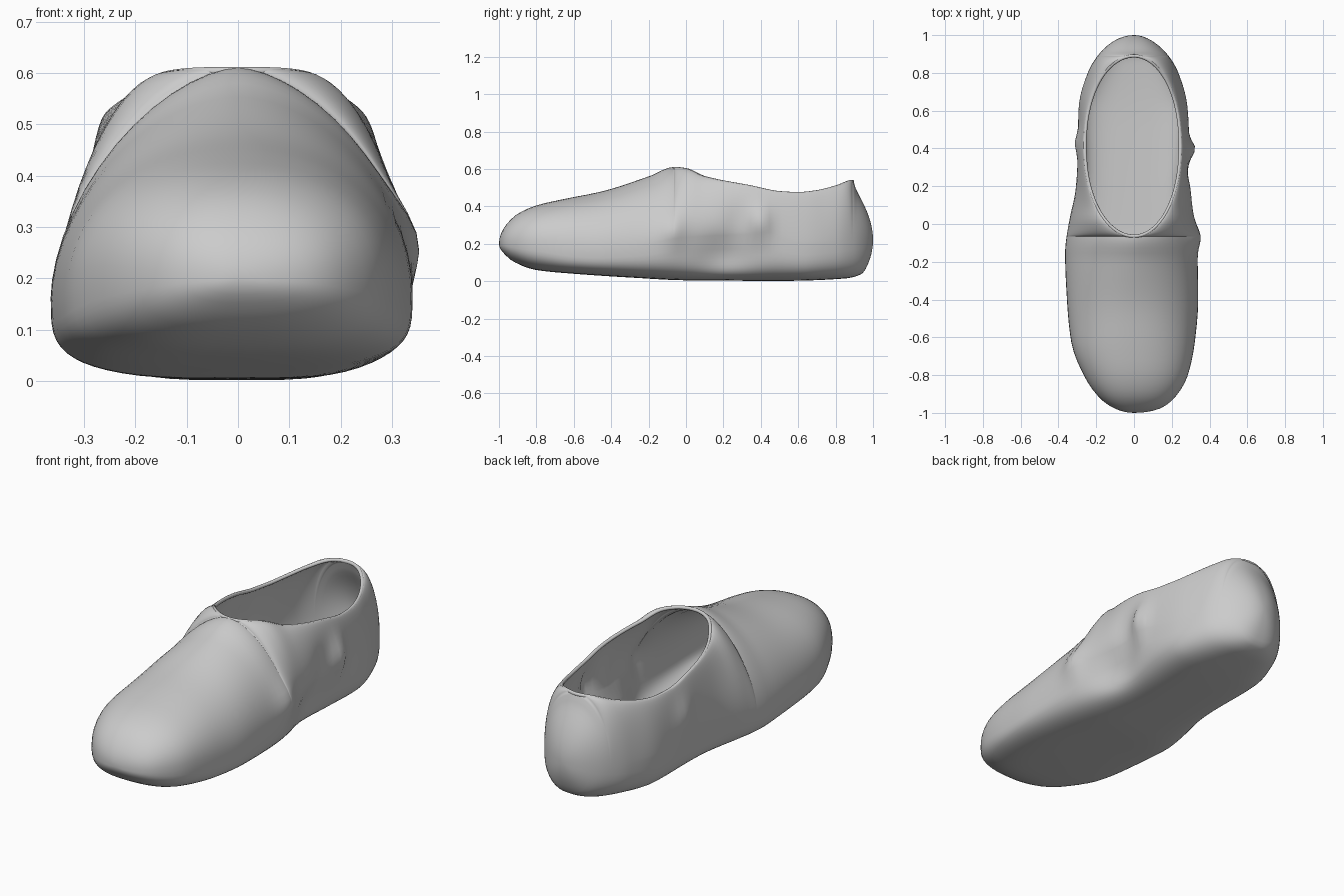
import bpy, bmesh, math
from math import sin, cos, pi, exp

if "Cube" in bpy.data.objects:
    bpy.data.objects.remove(bpy.data.objects["Cube"])

OPEN_A, OPEN_B = -0.065, 0.89        # front and back ends of the foot opening

# Profiles along the length: (y, value)
RIGHT = [(-1, 0), (-.98, .13), (-.93, .205), (-.8, .285), (-.6, .325), (-.4, .34), (-.2, .337),
         (0, .327), (.2, .312), (.4, .297), (.62, .283), (.8, .235), (.9, .175), (.97, .095), (1, 0)]
LEFT = [(-1, 0), (-.98, .095), (-.93, .172), (-.8, .266), (-.62, .333), (-.4, .355), (-.15, .365),
        (.0, .35), (.2, .318), (.4, .303), (.62, .293), (.8, .245), (.9, .185), (.97, .105), (1, 0)]
TOP = [(-1, .2), (-.97, .29), (-.9, .36), (-.8, .405), (-.65, .44), (-.45, .48), (-.2, .56),
       (-.065, .61), (0, .603), (.1, .56), (.35, .51), (.5, .48), (.6, .475), (.7, .485),
       (.8, .51), (.89, .54), (.91, .49), (.96, .39), (1, .22)]
BOTTOM = [(-1, .2), (-.97, .145), (-.93, .11), (-.8, .06), (-.6, .04), (-.3, .02), (0, .005),
          (.5, .002), (.85, .015), (.94, .04), (.98, .11), (1, .22)]
WIDE_Z = [(-1, .2), (-.8, .195), (-.5, .16), (-.2, .16), (.1, .2), (.5, .2), (1, .22)]
WIDE_Z_R = [(-1, .2), (-.8, .195), (-.5, .165), (-.3, .18), (0, .235), (.4, .25), (.65, .2), (1, .22)]
ROUND = [(-1, 2.3), (-.7, 2.2), (-.4, 2.0), (-.065, 1.65), (.2, 1.5), (.7, 1.5), (.89, 2.1), (1, 2.3)]

# Fabric folds: (side, y, z, size along y, size along z, push outward)
FOLDS = [(1, .2, .13, .17, .12, -.06), (1, .27, .32, .06, .10, -.012), (1, -.07, .28, .07, .09, .028),
         (1, .40, .32, .05, .09, .034), (-1, .25, .13, .2, .12, -.025), (-1, .43, .33, .06, .09, .02)]


def sample(table, y):
    """Smooth interpolation, using an arc parameter so both ends are round."""
    k = [(math.acos(max(-1, min(1, -p[0]))), p[1]) for p in table]
    t = math.acos(max(-1, min(1, -y)))
    d = [(b[1] - a[1]) / (b[0] - a[0]) for a, b in zip(k, k[1:])]
    m = [d[0]] + [0 if a * b <= 0 else 2 * a * b / (a + b) for a, b in zip(d, d[1:])] + [d[-1]]
    for i in range(len(d)):
        if t <= k[i + 1][0] + 1e-9:
            h = k[i + 1][0] - k[i][0]
            s = (t - k[i][0]) / h
            return ((2*s**3 - 3*s*s + 1) * k[i][1] + (s**3 - 2*s*s + s) * h * m[i]
                    + (3*s*s - 2*s**3) * k[i + 1][1] + (s**3 - s*s) * h * m[i + 1])
    return k[-1][1]


def rim_width(y, half):
    u = (y - (OPEN_A + OPEN_B) / 2) / ((OPEN_B - OPEN_A) / 2)
    return half * max(0, 1 - abs(u) ** 2.15) ** 0.5 if abs(u) < 1 - 1e-6 else 0


def half_section(y, side, n=14):
    """Points from the sole centre out to the side and up to the rim or ridge."""
    w = sample(RIGHT if side > 0 else LEFT, y)
    zm = sample(WIDE_Z_R if side > 0 else WIDE_Z, y)
    zb, zt = sample(BOTTOM, y), sample(TOP, y)
    xr = min(rim_width(y, .25 if side > 0 else .265), w * .93)
    low = 2 / (2.4 + 1.3 * min(1, (1 - abs(y)) / .35))
    up = 2 / sample(ROUND, y)
    pts = []
    for i in range(n + 1):
        a = pi / 2 * i / n
        pts.append((w * max(0, sin(a)) ** low, zm - (zm - zb) * max(0, cos(a)) ** low))
    for i in range(1, n + 1):
        a = pi / 2 * i / n
        c = max(0, cos(a)) ** up if i < n else 0
        pts.append((xr + (w - xr) * c, zm + (zt - zm) * sin(a) ** up))
    out = []
    for i, (x, z) in enumerate(pts):
        f = x / max(w, 1e-6) * (1 if i < 2 * n else 0)
        for s, fy, fz, sy, sz, push in FOLDS:
            if s == side:
                x += f * push * exp(-((y - fy) / sy) ** 2 - ((z - fz) / sz) ** 2)
        out.append((side * x, y, z))
    return out


def span(a, b, n):
    return [a + (b - a) * (1 - cos(pi * i / n)) / 2 for i in range(n)]


# Shoe body: lofted cross-sections, left open along the foot opening
ys = span(-1, OPEN_A, 30) + span(OPEN_A, OPEN_B, 44) + span(OPEN_B, 1, 12) + [1]
bm = bmesh.new()
rows = []
for y in ys:
    ring = half_section(y, -1)[::-1] + half_section(y, 1)[1:]
    rows.append([bm.verts.new(p) for p in ring])
for r, q in zip(rows, rows[1:]):
    for j in range(len(r) - 1):
        bm.faces.new((r[j], q[j], q[j + 1], r[j + 1]))
rim = [r[-1].co.copy() for r in rows[30:75]] + [r[0].co.copy() for r in rows[73:30:-1]]
bmesh.ops.remove_doubles(bm, verts=bm.verts[:], dist=2e-4)
mesh = bpy.data.meshes.new("shoe_body")
bm.to_mesh(mesh)
bm.free()
mesh.shade_smooth()
body = bpy.data.objects.new("shoe_body", mesh)
bpy.context.collection.objects.link(body)
shell = body.modifiers.new("lining", 'SOLIDIFY')
shell.thickness = 0.012
shell.offset = -1

# Rolled edge around the opening
curve = bpy.data.curves.new("rim_binding", 'CURVE')
curve.dimensions = '3D'
curve.bevel_depth = 0.009
curve.bevel_resolution = 3
line = curve.splines.new('POLY')
line.points.add(len(rim) - 1)
for p, co in zip(line.points, rim):
    p.co = (co.x * .98, co.y, co.z - .007, 1)
line.use_cyclic_u = True
line.use_smooth = True
bpy.context.collection.objects.link(bpy.data.objects.new("rim_binding", curve))
